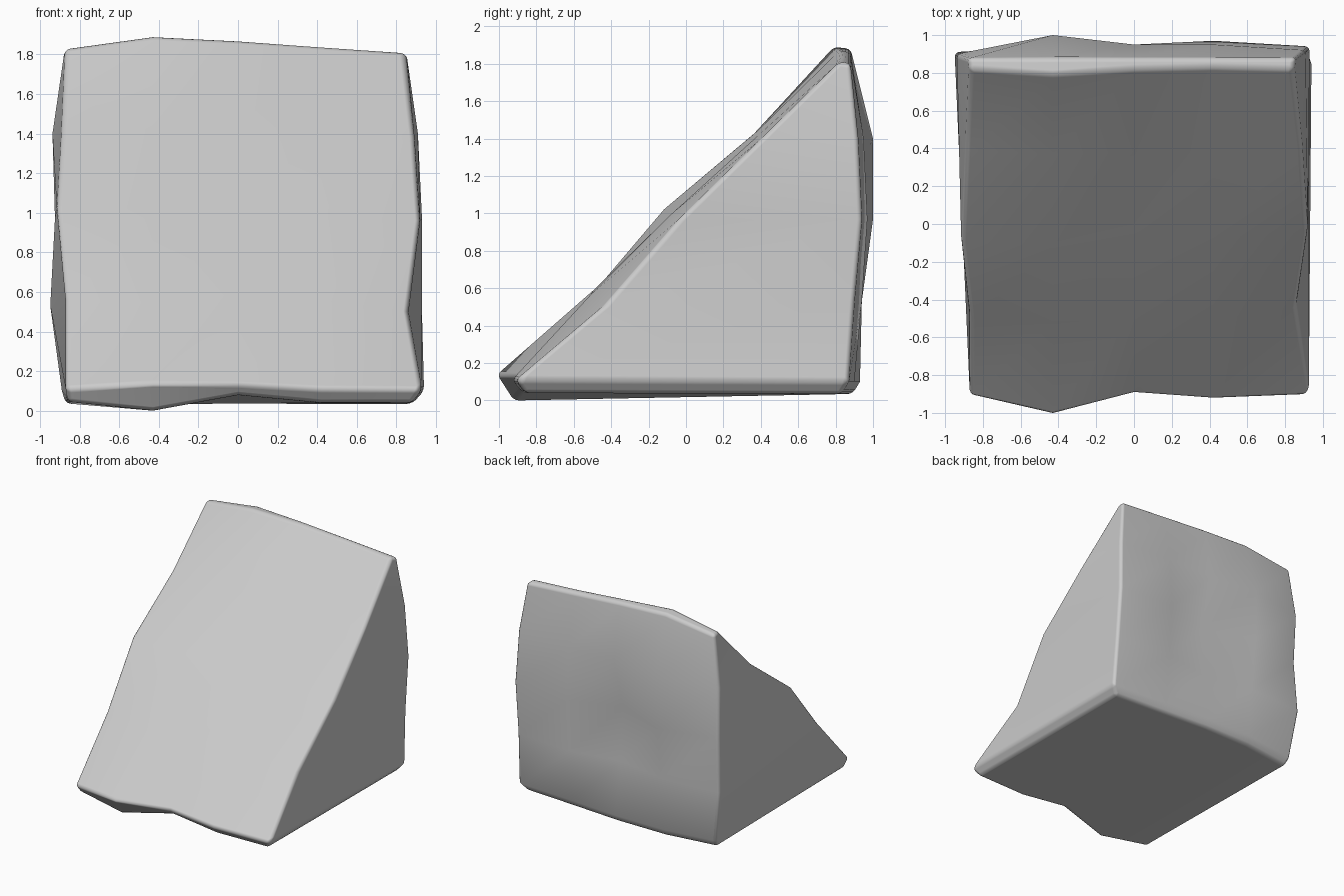
import bpy, bmesh
from mathutils import Vector

cube = bpy.data.objects.get("Cube")
if cube:
    bpy.data.objects.remove(cube, do_unlink=True)

stone = bpy.data.materials.new("stone_grey")
stone.use_nodes = True
stone.diffuse_color = (0.6, 0.6, 0.6, 1)
stone.node_tree.nodes["Principled BSDF"].inputs["Base Color"].default_value = (0.6, 0.6, 0.6, 1)

# Cross-sections from right to left: front foot, front lip, ridge (y, z),
# bulge of the slope and y of the back from top to bottom
SECTIONS = [
    ((-.86, .045), (-.91, .11), (.82, 1.83), (.03, .07, -.01), (.90, .89, .91, .87)),
    ((-.92, .0), (-1.01, .14), (.79, 1.89), (-.05, .01, -.035), (1.0, 1.0, .94, .93)),
    ((-.85, .08), (-.90, .13), (.82, 1.87), (.035, -.01, .01), (.95, .83, .86, .93)),
    ((-.87, .04), (-.93, .11), (.83, 1.84), (.03, .035, .01), (.95, .97, .94, .90)),
    ((-.86, .04), (-.91, .11), (.82, 1.81), (-.05, .0, .0), (.92, .94, .90, .87)),
]
BACK_Z = (1.4, .97, .53, .1)
# Outline of each side: foot, slope upwards, back downwards, heel
RIGHT_X = (-.86, -.87, -.87, -.915, -.89, -.87, -.88, -.94, -.925, -.95, -.89, -.87)
LEFT_X = (.88, .93, .86, .92, .89, .84, .86, .91, .93, .93, .94, .88)


def ring(foot, lip, ridge, bulge, back):
    """Closed outline of one cross-section in y and z."""
    lip, ridge = Vector(lip), Vector(ridge)
    run = (ridge - lip).normalized()
    out = Vector((-run.y, run.x))
    slope = [lip.lerp(ridge, (k + 1) / 4) + out * b for k, b in enumerate(bulge)]
    rear = [Vector((.88, ridge.y - .01))] + [Vector(p) for p in zip(back, BACK_Z)]
    return [Vector(foot), lip, *slope, ridge, *rear, Vector((back[-1] - .04, .035))]


# Loft the wedge across the sections
bm = bmesh.new()
rings = []
for i, section in enumerate(SECTIONS):
    row = []
    for j, p in enumerate(ring(*section)):
        x = (RIGHT_X[j], -.43, 0, .42, LEFT_X[j])[i]
        row.append(bm.verts.new((x, p.x, p.y)))
    rings.append(row)
count = len(rings[0])
for a, b in zip(rings, rings[1:]):
    for j in range(count):
        k = (j + 1) % count
        bm.faces.new((a[j], a[k], b[k], b[j]))

# Close both sides with level strips from the slope to the back
for end in (rings[0], rings[-1]):
    for j in range(count // 2 - 1):
        bm.faces.new((end[j], end[j + 1], end[count - 2 - j], end[count - 1 - j]))
bmesh.ops.recalc_face_normals(bm, faces=bm.faces)
for f in bm.faces:
    f.smooth = True
mesh = bpy.data.meshes.new("wedge_rock")
bm.to_mesh(mesh)
bm.free()
mesh.materials.append(stone)
rock = bpy.data.objects.new("wedge_rock", mesh)
bpy.context.collection.objects.link(rock)

# Worn, rounded edges
bevel = rock.modifiers.new("worn_edges", 'BEVEL')
bevel.width = .05
bevel.segments = 3
bevel.limit_method = 'ANGLE'
bevel.angle_limit = .7
bevel.harden_normals = True
